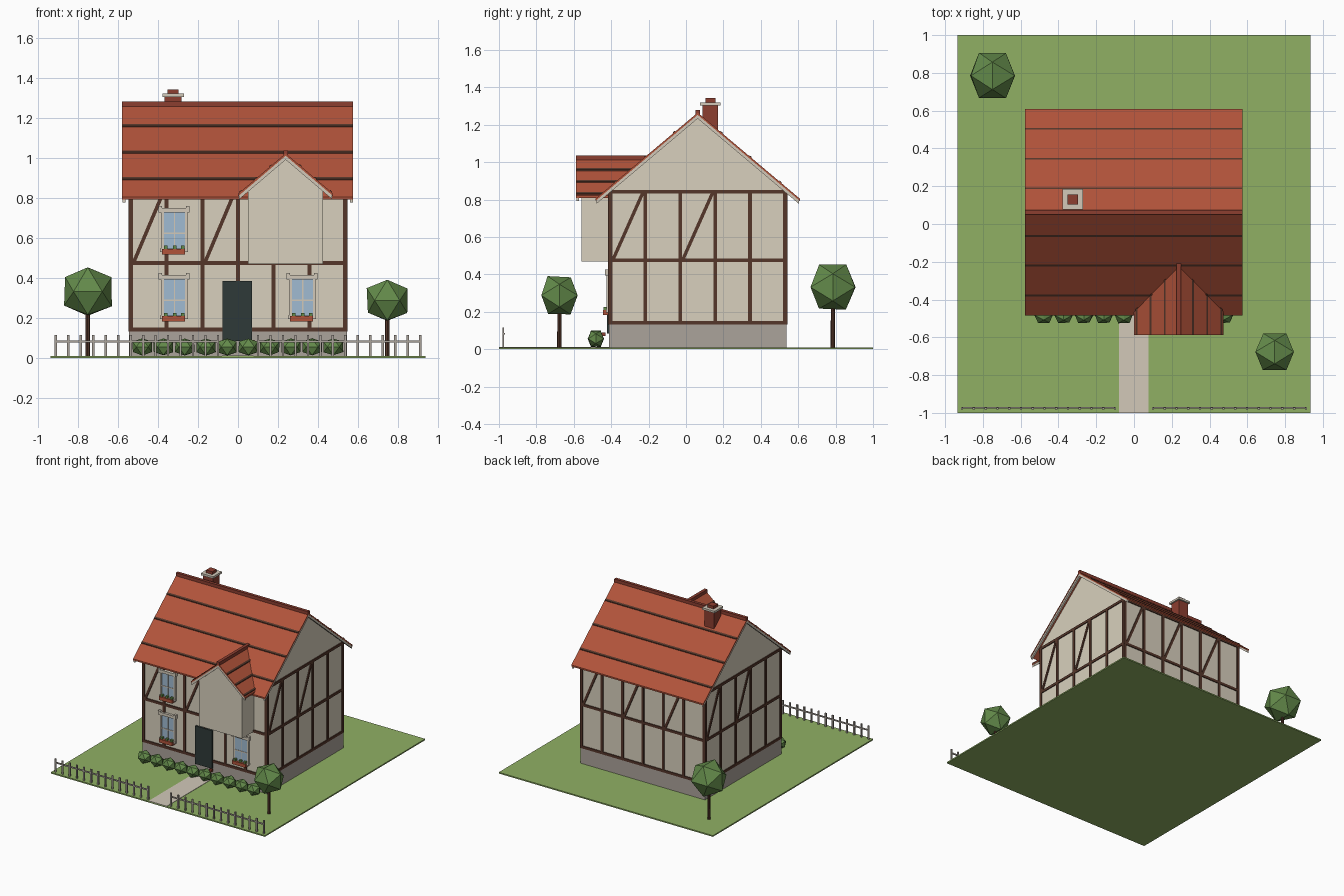
import bpy, bmesh, math, random
from mathutils import Vector, Matrix

if "Cube" in bpy.data.objects:
    bpy.data.objects.remove(bpy.data.objects["Cube"])

random.seed(3)


def material(name, hexcode):
    def lin(c):
        return c / 12.92 if c <= 0.04045 else ((c + 0.055) / 1.055) ** 2.4
    m = bpy.data.materials.new(name)
    m.diffuse_color = [lin(int(hexcode[i:i + 2], 16) / 255) for i in (0, 2, 4)] + [1]
    m.use_nodes = True
    m.node_tree.nodes["Principled BSDF"].inputs["Base Color"].default_value = m.diffuse_color
    return m


GRASS = material("grass green", "90B064")
LEAF = material("foliage green", "638A4A")
TIMBER = material("dark timber", "55362A")
WALL = material("cream plaster", "D8D0BD")
ROOF = material("roof red", "B1533A")
BRICK = material("brick red", "8C3E30")
STONE = material("grey stone", "ABA39B")
TRIM = material("pale trim", "D2C9B9")
GLASS = material("window blue", "A0BBD2")
DOOR = material("door dark", "2F3A38")


def finish(name, bm, mat):
    bmesh.ops.recalc_face_normals(bm, faces=bm.faces)
    me = bpy.data.meshes.new(name)
    bm.to_mesh(me)
    bm.free()
    me.materials.append(mat)
    ob = bpy.data.objects.new(name, me)
    bpy.context.collection.objects.link(ob)
    return ob


def add_box(bm, x0, x1, y0, y1, z0, z1):
    m = Matrix.Translation(((x0 + x1) / 2, (y0 + y1) / 2, (z0 + z1) / 2))
    m = m @ Matrix.Diagonal((x1 - x0, y1 - y0, z1 - z0, 1))
    bmesh.ops.create_cube(bm, size=1, matrix=m)


def boxes(name, mat, *dims):
    bm = bmesh.new()
    for d in dims:
        add_box(bm, *d)
    return finish(name, bm, mat)


def add_prism(bm, pts, axis, a, b):
    """Extrude a profile (horizontal, z) along x or y from a to b."""
    def at(p, t):
        return (t, p[0], p[1]) if axis == "x" else (p[0], t, p[1])
    lo = [bm.verts.new(at(p, a)) for p in pts]
    hi = [bm.verts.new(at(p, b)) for p in pts]
    n = len(pts)
    bm.faces.new(lo)
    bm.faces.new(hi[::-1])
    for i in range(n):
        j = (i + 1) % n
        bm.faces.new((lo[i], lo[j], hi[j], hi[i]))


def prism(name, mat, pts, axis, a, b):
    bm = bmesh.new()
    add_prism(bm, pts, axis, a, b)
    return finish(name, bm, mat)


def chevron(c, apex, slope, half, drop):
    low = apex - slope * half
    return [(c, apex), (c + half, low), (c + half, low - drop),
            (c, apex - drop), (c - half, low - drop), (c - half, low)]


def gable_roof(name, axis, c, apex, slope, half, a, b, rows, barges):
    # Tiled slopes
    prism(name, ROOF, chevron(c, apex, slope, half, 0.012), axis, a, b)
    # Raised course lines
    bm = bmesh.new()
    for d in rows:
        for s in (-1, 1):
            p = [(c + s * e, apex - slope * e + h)
                 for e, h in ((d - 0.005, 0.006), (d + 0.005, 0.006), (d + 0.005, -0.006), (d - 0.005, -0.006))]
            add_prism(bm, p, axis, a + 0.002, b - 0.002)
    finish(name + "_courses", bm, TIMBER)
    # Ridge cap
    w, t, u = 0.012, apex + 0.015, apex - 0.01
    prism(name + "_ridge", BRICK, [(c - w, u), (c + w, u), (c + w, t), (c - w, t)], axis, a, b)
    # Barge boards under the slope ends
    bm = bmesh.new()
    for t0, t1 in barges:
        add_prism(bm, chevron(c, apex - 0.012, slope, half - 0.005, 0.02), axis, t0, t1)
    finish(name + "_barge_boards", bm, TRIM)


# Ground and path
boxes("lawn", GRASS, (-0.935, 0.935, -1, 1, 0, 0.01))
boxes("path", TRIM, (-0.08, 0.078, -1, -0.41, 0.005, 0.013))

# House body
CY, W, D = 0.0625, 0.54, 0.4725
boxes("foundation", STONE, (-W - 0.003, W + 0.003, CY - D - 0.003, CY + D + 0.003, 0.005, 0.135))
prism("walls", WALL, [(CY - D, 0.135), (CY + D, 0.135), (CY + D, 0.852),
                      (CY, 1.25), (CY - D, 0.852)], "x", -W, W)
gable_roof("main_roof", "x", CY, 1.265, 0.842, 0.547, -0.578, 0.575,
           (0.127, 0.283, 0.442), ((-0.576, -0.562), (0.559, 0.573)))

# Projecting upper bay with its own gable roof
BX = 0.238
prism("bay_walls", WALL, [(BX - 0.187, 0.47), (BX + 0.187, 0.47), (BX + 0.187, 0.85),
                          (BX, 1.008), (BX - 0.187, 0.85)], "y", -0.558, -0.3)
gable_roof("bay_roof", "y", BX, 1.022, 0.85, 0.237, -0.588, -0.2,
           (0.075, 0.15, 0.225), ((-0.586, -0.572),))


# Timber framing, one wall at a time
def timber_frame(name, half, depth, bays, turn):
    bm = bmesh.new()

    def beam(u0, z0, u1, z1, w=0.02):
        d = Vector((u1 - u0, 0, z1 - z0))
        m = Matrix.Translation(((u0 + u1) / 2, -depth, (z0 + z1) / 2))
        m = m @ Matrix.Rotation(-math.atan2(d.z, d.x), 4, "Y")
        m = m @ Matrix.Diagonal((d.length, 0.014, w, 1))
        bmesh.ops.create_cube(bm, size=1, matrix=m)

    us = [-half + 0.006 + (2 * half - 0.012) * i / bays for i in range(bays + 1)]
    for z in (0.142, 0.475, 0.842):
        beam(-half - 0.006, z, half + 0.006, z)
    for u in us:
        beam(u, 0.135, u, 0.85)
    for i in range(0, bays - 1, 2):
        beam(us[i] + 0.012, 0.475, us[i + 1] - 0.012, 0.84, 0.018)
    bm.transform(Matrix.Translation((0, CY, 0)) @ Matrix.Rotation(turn * math.pi / 2, 4, "Z"))
    finish(name, bm, TIMBER)


for k, side in enumerate(("front", "right", "back", "left")):
    if k % 2 == 0:
        timber_frame(side + "_timber_frame", W, D, 6, k)
    else:
        timber_frame(side + "_timber_frame", D, W, 5, k)

# Door
F = CY - D
boxes("front_door", DOOR, (-0.078, 0.07, F - 0.012, F + 0.01, 0.085, 0.385))
boxes("door_pot", BRICK, (0.06, 0.082, -0.45, -0.43, 0.07, 0.09))


# Windows with flower boxes
def window(name, x, z):
    boxes(name + "_glass", GLASS, (x - 0.055, x + 0.06, F - 0.01, F, z, z + 0.2))
    boxes(name + "_frame", TRIM,
          (x - 0.065, x - 0.05, F - 0.016, F, z, z + 0.2),
          (x + 0.055, x + 0.068, F - 0.016, F, z, z + 0.2),
          (x - 0.05, x + 0.055, F - 0.013, F, z + 0.085, z + 0.093),
          (x, x + 0.006, F - 0.012, F, z, z + 0.2),
          (x - 0.07, x + 0.07, F - 0.018, F, z - 0.005, z + 0.012),
          (x - 0.077, x + 0.077, F - 0.02, F, z + 0.193, z + 0.215),
          (x - 0.077, x - 0.06, F - 0.022, F, z + 0.193, z + 0.225),
          (x + 0.06, x + 0.077, F - 0.022, F, z + 0.193, z + 0.225))
    boxes(name + "_flower_box", ROOF, (x - 0.06, x + 0.055, F - 0.035, F, z - 0.017, z + 0.01))
    boxes(name + "_plants", LEAF, *[(x + o, x + o + 0.018, F - 0.03, F - 0.012, z + 0.008, z + 0.026)
                                    for o in (-0.05, -0.005, 0.035)])


window("lower_left_window", -0.32, 0.2)
window("lower_right_window", 0.32, 0.2)
window("upper_left_window", -0.32, 0.535)

# Chimney
CX, CHY = -0.324, 0.13
for part, mat, h, z0, z1 in (("shaft", BRICK, 0.042, 1.1, 1.305),
                             ("cap", TRIM, 0.054, 1.304, 1.32),
                             ("pot", BRICK, 0.027, 1.319, 1.342)):
    boxes("chimney_" + part, mat, (CX - h, CX + h, CHY - h, CHY + h, z0, z1))


# Faceted foliage: twenty-sided crowns with a little irregularity
def crown(name, x, y, z, r, sx=1.0):
    bm = bmesh.new()
    g = 0.618 * r
    for a in (-g, g):
        for b in (-r, r):
            for v in ((a, b, 0), (b, 0, a), (0, a, b)):
                j = [random.uniform(0.96, 1.04) for _ in v]
                bm.verts.new((x + v[0] * j[0] * sx, y + v[1] * j[1], z + v[2] * j[2]))
    bmesh.ops.convex_hull(bm, input=bm.verts)
    finish(name, bm, LEAF)


def tree(name, x, y, z, r):
    bm = bmesh.new()
    bmesh.ops.create_cone(bm, cap_ends=True, segments=8, radius1=0.012, radius2=0.01,
                          depth=z - 0.005, matrix=Matrix.Translation((x, y, (z + 0.005) / 2)))
    finish(name + "_trunk", bm, TIMBER)
    crown(name + "_crown", x, y, z, r)


tree("back_tree", -0.75, 0.785, 0.332, 0.117)
tree("front_tree", 0.745, -0.677, 0.288, 0.099)
for i in range(10):
    crown(f"hedge_bush_{i + 1}", -0.478 + 0.106 * i, -0.482, 0.056, 0.042, 1.15)

# Picket fence on both sides of the path
for side, x0, x1 in (("left", -0.91, -0.1), ("right", 0.1, 0.91)):
    xs = [x0 + (x1 - x0) * i / 13 for i in range(14)]
    boxes(side + "_fence", STONE, (x0, x1, -0.977, -0.969, 0.078, 0.088),
          *[(x - 0.006, x + 0.006, -0.982, -0.972, 0.005, 0.116) for x in xs])
